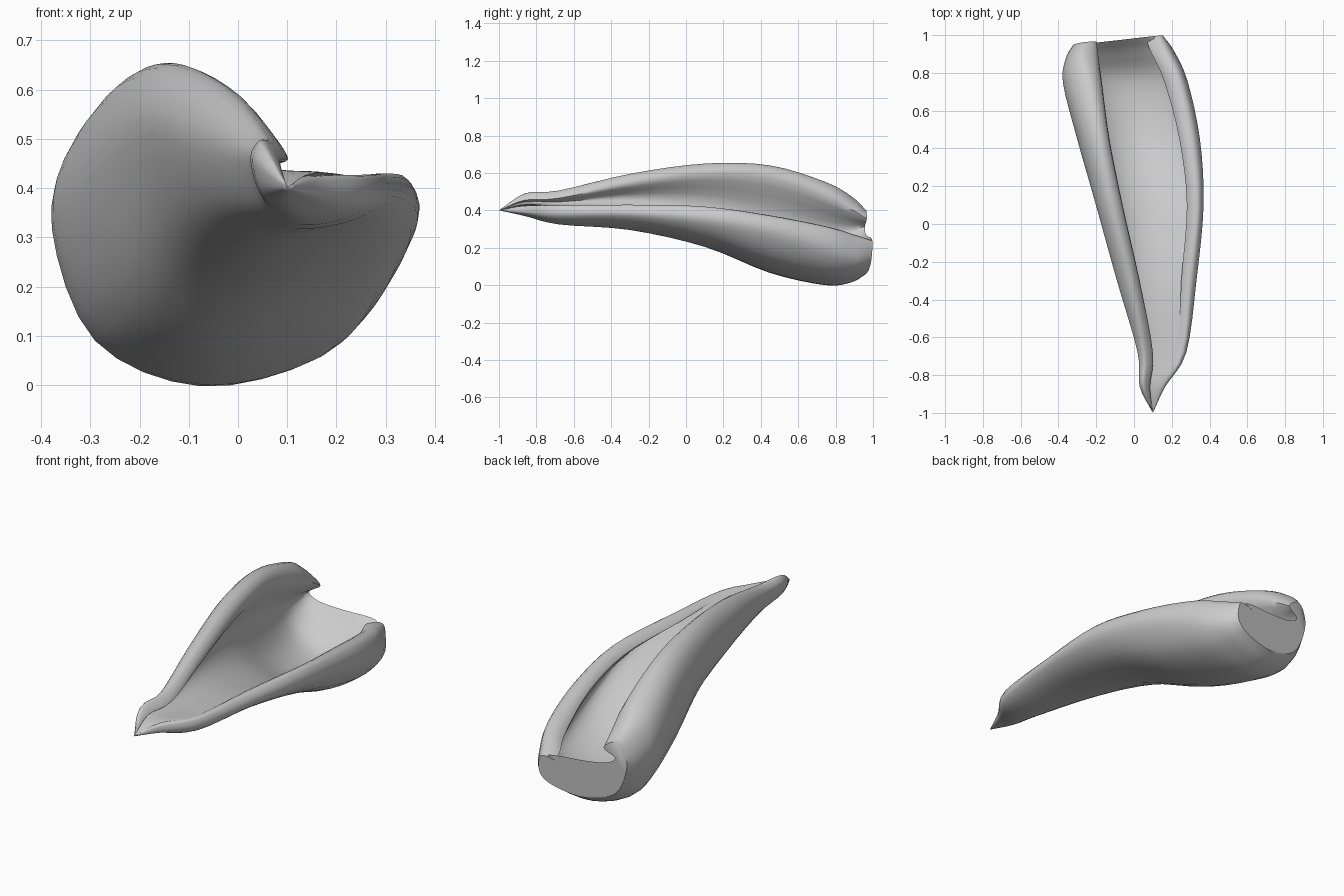
import bpy, bmesh, math
from mathutils import Vector

if "Cube" in bpy.data.objects:
    bpy.data.objects.remove(bpy.data.objects["Cube"])

# Sections along y: (y, floor height,
#   left lip, left rim, left side, keel, right side, right rim, right lip as (x, z))
SECTIONS = [
    (-1.00, .40, [(.10, .40)] * 7),
    (-.86, .435, [(.085, .455), (.055, .49), (.03, .45), (.09, .37), (.165, .39), (.16, .42), (.14, .425)]),
    (-.68, .42, [(.10, .465), (.06, .505), (.02, .45), (.13, .325), (.275, .38), (.265, .425), (.23, .42)]),
    (-.30, .385, [(.03, .54), (-.01, .595), (-.09, .48), (.08, .295), (.33, .38), (.30, .43), (.25, .405)]),
    (.10, .275, [(-.06, .59), (-.11, .65), (-.20, .50), (.04, .205), (.365, .345), (.34, .42), (.28, .385)]),
    (.45, .13, [(-.13, .57), (-.18, .64), (-.30, .41), (-.03, .065), (.345, .28), (.315, .37), (.24, .34)]),
    (.75, .10, [(-.17, .47), (-.23, .55), (-.375, .33), (-.07, .0), (.28, .19), (.25, .31), (.16, .27)]),
    (.90, .18, [(-.19, .40), (-.27, .47), (-.36, .29), (-.09, .015), (.21, .14), (.18, .26), (.09, .24)]),
    (.98, .26, [(-.20, .355), (-.26, .40), (-.32, .27), (-.09, .06), (.15, .14), (.14, .235), (.06, .225)]),
]


def spline(pts, steps, closed=False):
    """Catmull-Rom curve through the points."""
    if closed:
        ext = [pts[-1]] + pts + pts[:2]
    else:
        ext = [2 * pts[0] - pts[1]] + pts + [2 * pts[-1] - pts[-2]]
    out = []
    for a, b, c, d in zip(ext, ext[1:], ext[2:], ext[3:]):
        for k in range(steps):
            t = k / steps
            out.append(.5 * (2 * b + (c - a) * t + (2 * a - 5 * b + 4 * c - d) * t * t
                             + (3 * b - a - 3 * c + d) * t ** 3))
    return out if closed else out + [pts[-1]]


def corner(p, q, f):
    """Point that rounds the quarter from side point p to top or bottom point q."""
    return (q[0] + f * (p[0] - q[0]), p[1] + f * (q[1] - p[1]))


def section(y, floor_z, pts):
    """Closed crescent: outer skin, rims, then the scooped inner floor."""
    lip_l, rim_l, left, keel, right, rim_r, lip_r = pts
    floor = ((lip_l[0] + lip_r[0]) / 4 + keel[0] / 2, floor_z)
    wall_l = (.5 * (left[0] + lip_l[0]), .55 * lip_l[1] + .45 * floor_z)
    wall_r = (.5 * (right[0] + lip_r[0]), .5 * lip_r[1] + .5 * floor_z)
    loop = [rim_l, corner(left, rim_l, .73), left, corner(left, keel, .71), keel,
            corner(right, keel, .69), right, rim_r, lip_r, wall_r,
            corner(wall_r, floor, .7), floor, corner(wall_l, floor, .7), wall_l, lip_l]
    # slant the rear sections, as the mouth is cut at an angle
    f = min(1, max(0, (y - .7) / .28))
    return [Vector((x, y + f * (.12 * x + .08 * (z - .22)), z)) for x, z in loop]


# Loft smoothly lengthwise, then around each section
rails = [spline(list(r), 4) for r in zip(*[section(*s) for s in SECTIONS])]
rings = [spline(list(r), 4, closed=True) for r in zip(*rails)]

bm = bmesh.new()
grid = [[bm.verts.new(p) for p in r] for r in rings]
n = len(grid[0])
for r0, r1 in zip(grid, grid[1:]):
    for i in range(n):
        j = (i + 1) % n
        bm.faces.new((r0[i], r1[i], r1[j], r0[j]))
# crescent-shaped end wall
bm.faces.new(grid[-1])
bmesh.ops.remove_doubles(bm, verts=bm.verts, dist=.0005)
bmesh.ops.recalc_face_normals(bm, faces=bm.faces)
mesh = bpy.data.meshes.new("curved_shell")
bm.to_mesh(mesh)
bm.free()
shell = bpy.data.objects.new("curved_shell", mesh)
bpy.context.collection.objects.link(shell)

bpy.context.view_layer.objects.active = shell
shell.select_set(True)
bpy.ops.object.shade_smooth_by_angle(angle=math.radians(50))
